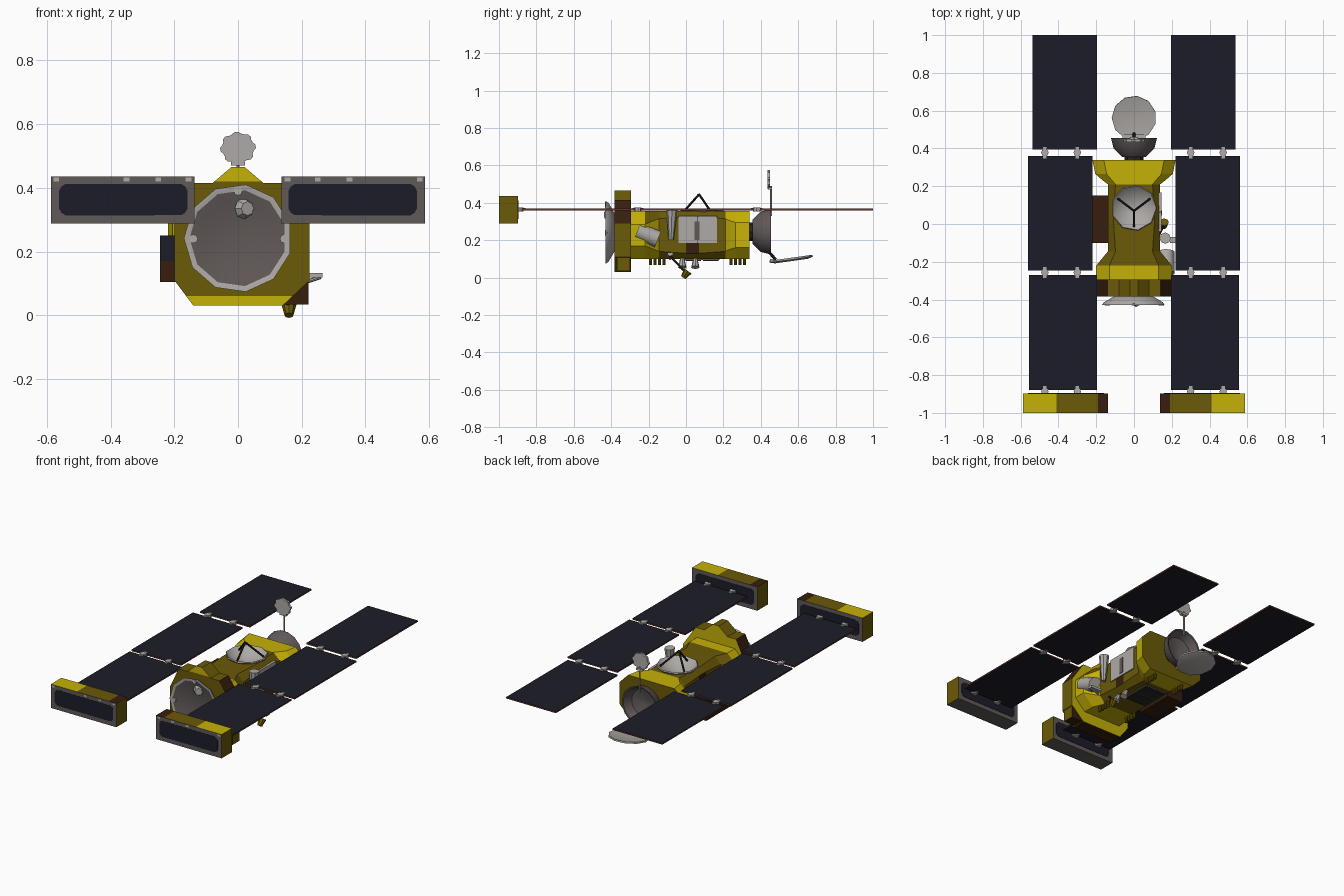
import bpy, bmesh, math
from mathutils import Vector, Matrix

default = bpy.data.objects.get("Cube")
if default:
    bpy.data.objects.remove(default)


def material(name, r, g, b):
    mat = bpy.data.materials.new(name)
    mat.use_nodes = True
    mat.diffuse_color = (r, g, b, 1)
    node = next(n for n in mat.node_tree.nodes if n.type == 'BSDF_PRINCIPLED')
    node.inputs["Base Color"].default_value = (r, g, b, 1)
    node.inputs["Roughness"].default_value = 0.8
    return mat


YELLOW = material("bright_gold_foil", .56, .44, .002)
OLIVE = material("dark_gold_foil", .145, .1, .002)
BROWN = material("brown_foil", .038, .013, .004)
NAVY = material("solar_cell_navy", .012, .012, .022)
FRAME = material("warm_grey", .118, .098, .096)
LIGHT = material("light_grey", .42, .4, .38)
BLACK = material("dark_metal", .02, .018, .018)
EDGE = material("panel_edge_red", .12, .035, .028)


def finish(bm, name, mats, rule=None, smooth=False):
    """Turn a bmesh into an object; rule(face) picks the material slot."""
    bmesh.ops.recalc_face_normals(bm, faces=bm.faces)
    bm.normal_update()
    if rule:
        for f in bm.faces:
            f.material_index = rule(f)
    mesh = bpy.data.meshes.new(name)
    bm.to_mesh(mesh)
    bm.free()
    for m in mats:
        mesh.materials.append(m)
    obj = bpy.data.objects.new(name, mesh)
    bpy.context.scene.collection.objects.link(obj)
    if smooth:
        bpy.ops.object.select_all(action='DESELECT')
        obj.select_set(True)
        bpy.context.view_layer.objects.active = obj
        bpy.ops.object.shade_smooth_by_angle(angle=math.radians(40))
    return obj


def cut(bm, axis, value):
    normal = Vector((0, 0, 0))
    normal[axis] = 1
    bmesh.ops.bisect_plane(bm, geom=bm.verts[:] + bm.edges[:] + bm.faces[:],
                           plane_co=normal * value, plane_no=normal)


def box(name, xs, ys, zs, mats, rule=None, cuts=()):
    bm = bmesh.new()
    lo, hi = Vector((xs[0], ys[0], zs[0])), Vector((xs[1], ys[1], zs[1]))
    size = hi - lo
    bmesh.ops.create_cube(bm, size=1, matrix=Matrix.Translation((lo + hi) / 2)
                          @ Matrix.Diagonal((size.x, size.y, size.z, 1)))
    for axis, value in cuts:
        cut(bm, axis, value)
    return finish(bm, name, mats, rule)


def rod(name, a, b, r1, mat, r2=None, sides=8):
    a, b = Vector(a), Vector(b)
    bm = bmesh.new()
    turn = (b - a).to_track_quat('Z', 'Y').to_matrix().to_4x4()
    bmesh.ops.create_cone(bm, cap_ends=True, segments=sides, radius1=r1,
                          radius2=r1 if r2 is None else r2, depth=(b - a).length,
                          matrix=Matrix.Translation((a + b) / 2) @ turn)
    return finish(bm, name, [mat], smooth=sides > 8)


def loft(bm, rings):
    """Skin a list of rings of points and cap both ends."""
    rings = [[bm.verts.new(p) for p in ring] for ring in rings]
    n = len(rings[0])
    for a, b in zip(rings, rings[1:]):
        for i in range(n):
            bm.faces.new((a[i], a[(i + 1) % n], b[(i + 1) % n], b[i]))
    bm.faces.new(rings[0])
    bm.faces.new(rings[-1])


def dish(name, centre, axis, profile, mats, inner, sides):
    """Lathe (radius, height) points about an axis; faces after ring `inner` use slot 1."""
    frame = Matrix.Translation(centre) @ Vector(axis).to_track_quat('Z', 'Y').to_matrix().to_4x4()
    angles = [math.tau * (i + .5) / sides for i in range(sides)]
    bm = bmesh.new()
    loft(bm, [[frame @ Vector((r * math.cos(t), r * math.sin(t), h)) for t in angles]
              for r, h in profile])
    first = sides * inner
    for i, f in enumerate(bm.faces):
        f.material_index = int(first <= i and i != len(bm.faces) - 2)
    return finish(bm, name, mats, smooth=True)


def prism(bm, outline, y0, y1):
    loft(bm, [[(x, y, z) for x, z in outline] for y in (y0, y1)])


# Solar panels, hinges and end boxes on both sides
for side, sign in (("left", 1), ("right", -1)):
    for part, x0, x1, y0, y1 in (("front", .195, .557, -.88, -.27),
                                 ("middle", .22, .562, -.245, .36),
                                 ("rear", .195, .537, .395, 1)):
        box(f"{side}_{part}_solar_panel", sorted((sign * x0, sign * x1)), (y0, y1),
            (.36, .369), [NAVY, EDGE], lambda f: int(abs(f.normal.z) < .5))
    for y in (.378, -.257, -.888):
        for x in (.3, .472):
            rod(f"{side}_panel_hinge", (sign * x, y, .353), (sign * x, y, .376), .02, LIGHT)
            box(f"{side}_hinge_strap", (sign * x - .01, sign * x + .01), (y - .03, y + .03),
                (.358, .372), [LIGHT])
    # Small clips on the box fronts
    for x in (.155, .25, .35, .57):
        box(f"{side}_box_clip", (sign * x - .009, sign * x + .009), (-1.001, -.99),
            (.42, .432), [LIGHT])

    def box_rule(f):
        x = abs(f.calc_center_median().x)
        if abs(f.normal.y) > .5 or f.normal.z < -.5:
            return 0
        if f.normal.z > .5:
            return 1 if x > .41 else 2 if x > .19 else 3
        return 2
    box(f"{side}_end_box", sorted((sign * .137, sign * .587)), (-1, -.897), (.288, .436),
        [FRAME, YELLOW, OLIVE, BROWN], box_rule, [(0, sign * .41), (0, sign * .19)])
    # Rounded cell plate on both faces of the box
    for face, y in (("front", -.999), ("back", -.897)):
        bm = bmesh.new()
        outline = []
        for k in range(12):
            t = math.tau * k / 12 + .26
            cx = .36 + math.copysign(.174, math.cos(t))
            cz = .363 + math.copysign(.022, math.sin(t))
            outline.append((sign * (cx + .028 * math.cos(t)), cz + .028 * math.sin(t)))
        prism(bm, outline, y - .002, y + .002)
        finish(bm, f"{side}_box_{face}_cells", [NAVY])


# Main body: eight-sided tube flaring at both ends
def section(y, w, c, lo=.1, hi=.355):
    return [(w, y, lo + c), (w, y, hi - c), (w - c, y, hi), (c - w, y, hi),
            (-w, y, hi - c), (-w, y, lo + c), (c - w, y, lo), (w - c, y, lo)]


def body_rule(f):
    y = f.calc_center_median().y
    if 0 < y < .07 and abs(f.normal.x) > .9:
        return 2
    if -.21 < y < -.15 and f.normal.z > .4:
        return 1
    return 0 if (y < -.15 or .2 < y < .33) else 1


bm = bmesh.new()
loft(bm, [section(y, w, c) for y, w, c in (
    (-.3, .2, .07), (-.22, .2, .07), (-.145, .138, .04), (0, .138, .03), (.07, .138, .03),
    (.21, .138, .04), (.23, .165, .05), (.265, .205, .06), (.34, .22, .06))])
body = finish(bm, "body_tube", [YELLOW, OLIVE, BROWN], body_rule)

# Round well in the top of the body that holds the upper dish
cutter = rod("dish_well_cutter", (0, .085, .3), (0, .085, .42), .112, OLIVE, sides=18)
well = body.modifiers.new("dish_well", 'BOOLEAN')
well.operation, well.object, well.solver = 'DIFFERENCE', cutter, 'EXACT'
cutter.hide_render = True
bpy.ops.object.select_all(action='DESELECT')
body.select_set(True)
bpy.context.view_layer.objects.active = body
bpy.ops.object.modifier_apply(modifier=well.name)
bpy.data.objects.remove(cutter)

# Front collar with a raised hump on top
half = [(.14, .03), (.225, .11), (.225, .29), (.14, .415), (.08, .415), (.02, .466)]
collar = half + [(-x * (.2 / .225 if x > .2 else 1), z) for x, z in reversed(half)]


def collar_rule(f):
    c = f.calc_center_median()
    if f.normal.y > .5:
        return 0
    if f.normal.y < -.5:
        return 0 if c.z < .06 or c.z > .42 else 1
    if f.normal.z < -.9:
        return 2
    return 2 if .3 < c.z < .4 else 1


bm = bmesh.new()
prism(bm, collar, -.383, -.293)
for z in (.06, .42):
    cut(bm, 2, z)
finish(bm, "front_collar", [YELLOW, OLIVE, BROWN], collar_rule)
box("collar_corner_box", (.14, .222), (-.37, -.3), (.034, .11), [BROWN, OLIVE],
    lambda f: int(f.normal.x > .5))

# Front aperture dish with its small feed
dish("front_dish", (0, -.38, .242), (0, -1, 0),
     [(.1, 0), (.16, .035), (.17, .05), (.152, .048), (.12, .036), (.02, .03)],
     [LIGHT, FRAME], 3, 11)
rod("front_dish_feed", (.02, -.41, .335), (.03, -.43, .335), .034, LIGHT, .022)
for x, z in ((-.14, .24), (.145, .24), (0, .39)):
    rod("front_dish_latch", (x, -.42, z), (x, -.432, z), .014, LIGHT)

# Upper dish with a three-legged feed
dish("upper_dish", (0, .085, .305), (0, 0, 1),
     [(.04, 0), (.09, .022), (.122, .058), (.118, .064), (.085, .03), (.015, .008)],
     [LIGHT, LIGHT], 3, 9)
apex = (0, .07, .445)
for k in range(3):
    t = math.tau * k / 3 - math.pi / 2
    rod("upper_dish_leg", (.1 * math.cos(t), .085 + .1 * math.sin(t), .35), apex, .006, BLACK)

# Rear dish, open lid and mast antenna
rod("rear_dish_neck", (0, .33, .245), (0, .37, .245), .05, BLACK)
dish("rear_dish", (0, .355, .245), (0, 1, 0),
     [(.065, 0), (.11, .045), (.124, .1), (.115, .098), (.09, .05), (.02, .03)],
     [FRAME, FRAME], 3, 16)
dish("rear_lid", (0, .562, .1), (0, -.14, 1),
     [(.09, -.012), (.118, -.004), (.118, .006), (.09, .002), (.02, -.003)], [LIGHT, LIGHT], 2, 11)
rod("rear_lid_arm", (0, .45, .13), (0, .48, .095), .008, BLACK)
box("rear_lid_hinge", (-.06, .06), (.45, .475), (.083, .1), [LIGHT])
rod("antenna_mast", (0, .455, .33), (0, .455, .49), .005, LIGHT)
bm = bmesh.new()
prism(bm, [((.056 if k % 4 < 2 else .05) * math.cos(math.tau * k / 32),
            .525 + (.051 if k % 4 < 2 else .046) * math.sin(math.tau * k / 32))
           for k in range(32)], .435, .45)
finish(bm, "mast_antenna", [LIGHT])
box("mast_bracket", (-.022, .022), (.438, .46), (.47, .482), [LIGHT])

# Side equipment: radiators, sensors and electronics box
for y0 in (-.04, .064):
    box("side_radiator", (.13, .145), (y0, y0 + .102), (.185, .33), [LIGHT])
box("radiator_patch", (.14, .148), (.045, .072), (.2, .3), [FRAME])
rod("side_sensor", (.17, -.26, .25), (.17, -.15, .205), .045, LIGHT, sides=14)
rod("side_horn", (.165, -.08, .2), (.165, -.075, .365), .014, LIGHT, .03)
box("electronics_box", (-.245, -.13), (-.1, .15), (.105, .25), [NAVY, BROWN],
    lambda f: int(f.calc_center_median().z < .17 or f.normal.z > .5), [(2, .17)])
box("side_sensor_plate", (.19, .265), (-.1, -.07), (.118, .133), [LIGHT])
rod("side_sensor_strut", (.2, -.085, .1), (.26, -.085, .12), .006, LIGHT)

# Underside: framed panel, feet, thrusters and boom
box("underside_panel_frame", (-.09, .06), (-.01, .18), (.093, .104), [FRAME])
for y0 in (-.003, .09):
    box("underside_panel", (-.083, .053), (y0, y0 + .083), (.09, .1), [BLACK])
for y0 in (-.19, .24):
    for k in range(4):
        for x in (-.1, .1):
            y = y0 + .024 * k
            rod("underside_foot", (x, y, .066), (x, y, .11), .008, OLIVE)
for y in (-.02, .05):
    rod("underside_nozzle", (.12, y, .055), (.1, y, .1), .022, LIGHT, .012)
rod("underside_boom", (.12, -.08, .11), (.16, -.005, .03), .006, BLACK)
rod("boom_sensor", (.16, -.015, 0), (.16, .01, .035), .014, OLIVE, .024)
